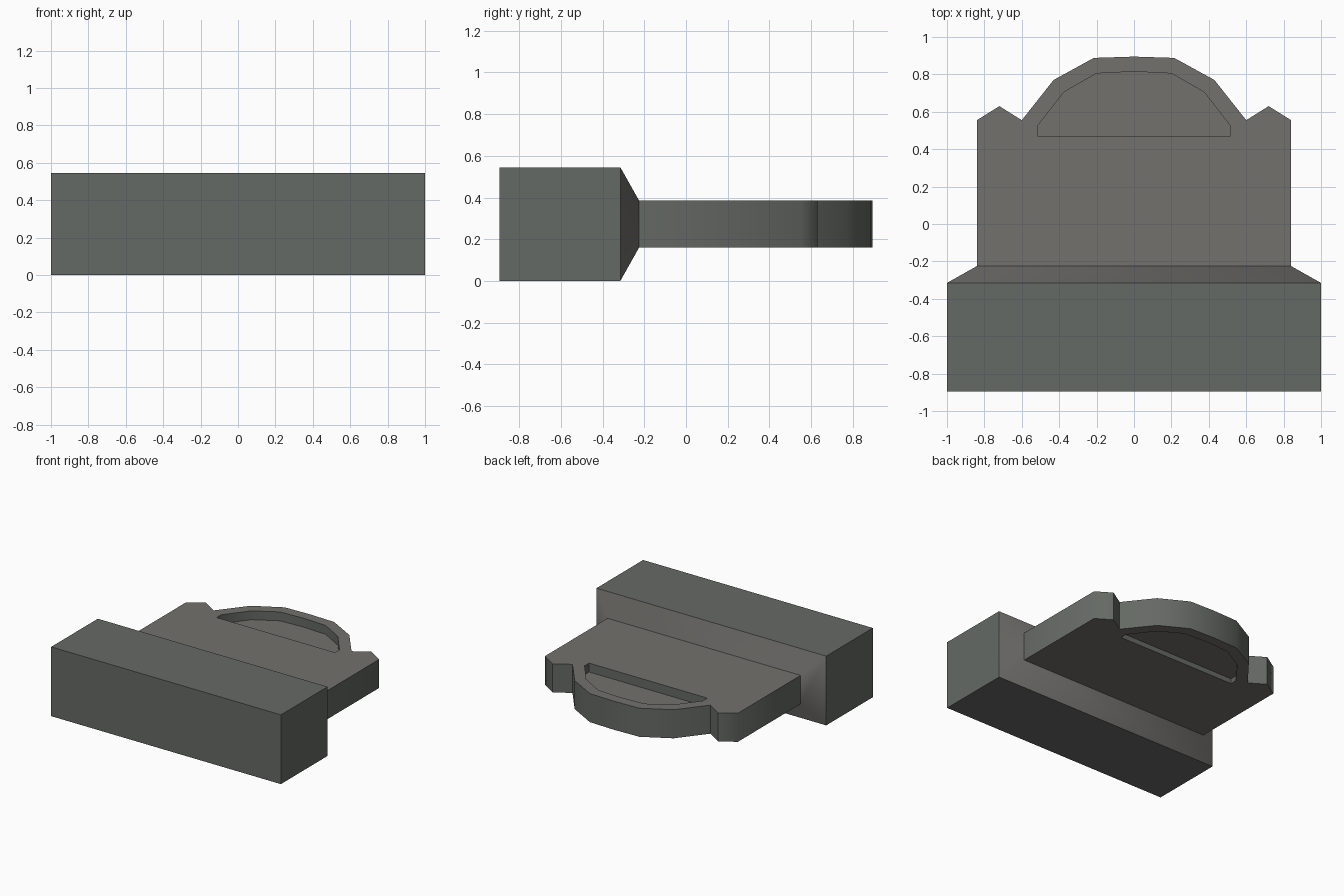
import bpy, bmesh, math

if "Cube" in bpy.data.objects:
    bpy.data.objects.remove(bpy.data.objects["Cube"])

Z0, Z1 = 0.16, 0.385          # tongue underside and top
Y_FRONT, Y_STEP, Y_NECK = -0.895, -0.315, -0.225
CASING, PANEL = 0, 1          # material slots


def mirrored(half):
    """Close a right-hand half outline (ending on x = 0) with its mirror image."""
    return half + [(-x, y) for x, y in reversed(half) if x > 0]


tongue = mirrored([(0.84, Y_NECK), (0.84, 0.555), (0.72, 0.63), (0.60, 0.555),
                   (0.43, 0.77), (0.215, 0.888), (0, 0.895)])
recess = mirrored([(0.515, 0.47), (0.515, 0.525), (0.375, 0.705),
                   (0.20, 0.805), (0, 0.815)])

bm = bmesh.new()


def ring(points):
    return [bm.verts.new(p) for p in points]


def flat_ring(outline, z):
    return ring([(x, y, z) for x, y in outline])


def rect_ring(x, y, z0, z1):
    return ring([(-x, y, z0), (x, y, z0), (x, y, z1), (-x, y, z1)])


def bridge(a, b, slot=CASING, open_end=False):
    n = len(a)
    for i in range(n - 1 if open_end else n):
        j = (i + 1) % n
        bm.faces.new((a[i], a[j], b[j], b[i])).material_index = slot


def loop_edges(r):
    return [bm.edges.get((r[i - 1], r[i])) for i in range(len(r))]


# Thick casing block and its chamfered neck
front = rect_ring(1, Y_FRONT, 0, 0.545)
step = rect_ring(1, Y_STEP, 0, 0.545)
neck = rect_ring(0.84, Y_NECK, Z0, Z1)
bm.faces.new(front)
bridge(front, step)
bridge(step, neck, PANEL)

# Thin tongue: side walls, left open where it joins the neck
low, high = flat_ring(tongue, Z0), flat_ring(tongue, Z1)
bridge(low, high, open_end=True)
bm.edges.new((low[-1], low[0]))
bm.edges.new((high[-1], high[0]))

# Thumb recess in the top and underside
for outer, z, floor_z in ((high, Z1, Z1 - 0.07), (low, Z0, Z0 + 0.04)):
    rim, floor = flat_ring(recess, z), flat_ring(recess, floor_z)
    bridge(rim, floor)
    bm.faces.new(floor).material_index = PANEL
    fill = bmesh.ops.triangle_fill(bm, use_beauty=True, use_dissolve=False,
                                   edges=loop_edges(outer) + loop_edges(rim))
    for f in fill["geom"]:
        if isinstance(f, bmesh.types.BMFace):
            f.material_index = PANEL

bmesh.ops.remove_doubles(bm, verts=bm.verts, dist=0.0005)
bmesh.ops.recalc_face_normals(bm, faces=bm.faces)
mesh = bpy.data.meshes.new("stick_body")
bm.to_mesh(mesh)
bm.free()

# Dark casing and slightly warmer panels
for name, color in (("dark_casing", (0.130, 0.142, 0.128, 1)),
                    ("warm_panel", (0.170, 0.165, 0.155, 1))):
    mat = bpy.data.materials.new(name)
    mat.diffuse_color = color
    mat.use_nodes = True
    mat.node_tree.nodes["Principled BSDF"].inputs["Base Color"].default_value = mat.diffuse_color
    mesh.materials.append(mat)

body = bpy.data.objects.new("stick_body", mesh)
bpy.context.collection.objects.link(body)
body.select_set(True)
bpy.context.view_layer.objects.active = body
bpy.ops.object.shade_smooth_by_angle(angle=math.radians(60))
